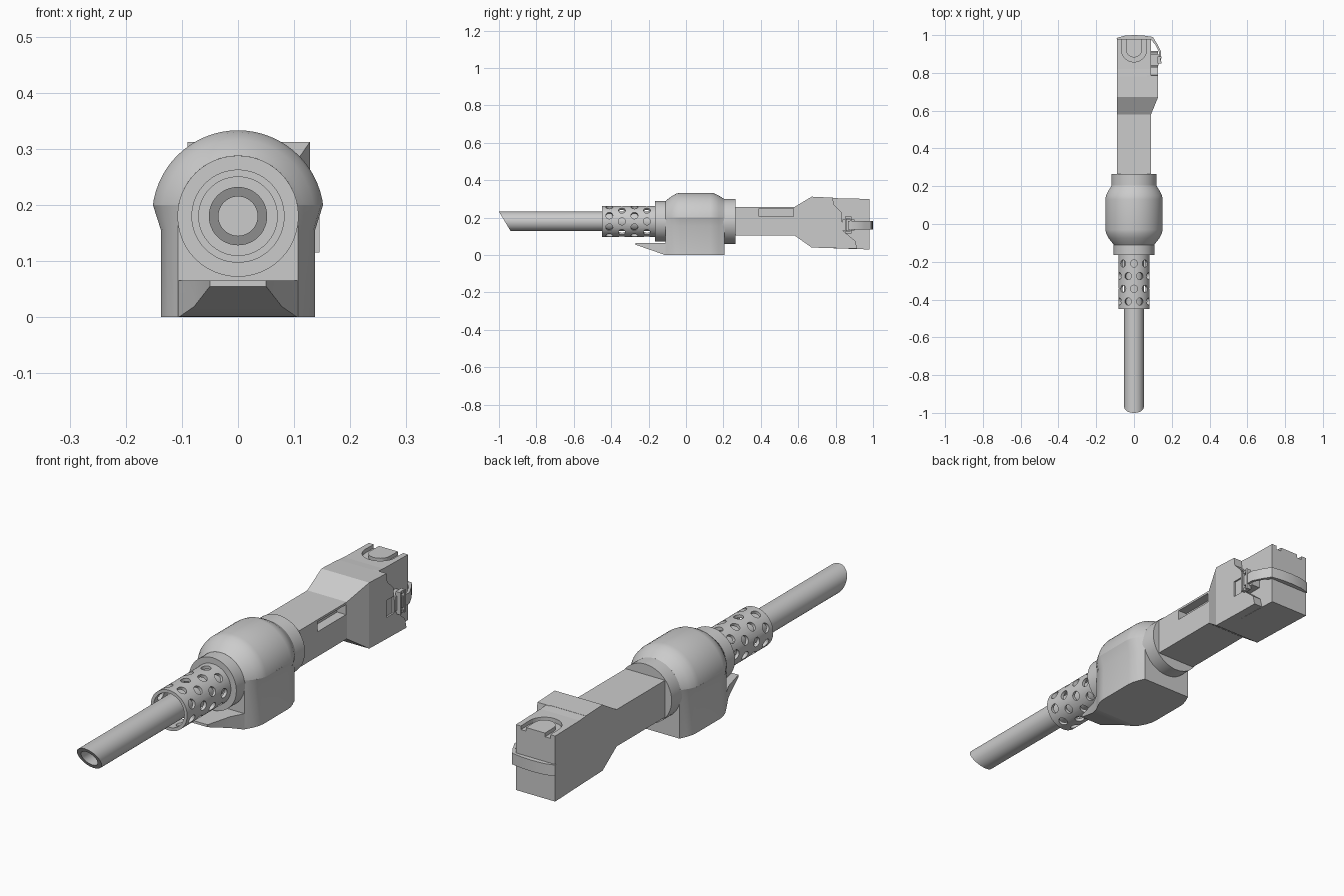
import bpy, bmesh, math
from mathutils import Matrix, Vector

if "Cube" in bpy.data.objects:
    bpy.data.objects.remove(bpy.data.objects["Cube"])

AX = 0.18  # height of the tube axis


def finish(name, bm):
    bmesh.ops.remove_doubles(bm, verts=bm.verts, dist=1e-5)
    bmesh.ops.recalc_face_normals(bm, faces=bm.faces)
    me = bpy.data.meshes.new(name)
    bm.to_mesh(me)
    bm.free()
    ob = bpy.data.objects.new(name, me)
    bpy.context.collection.objects.link(ob)
    return ob


def loft(name, rings):
    bm = bmesh.new()
    vs = [[bm.verts.new(p) for p in r] for r in rings]
    n = len(vs[0])
    for a, b in zip(vs, vs[1:]):
        for i in range(n):
            j = (i + 1) % n
            bm.faces.new((a[i], a[j], b[j], b[i]))
    bm.faces.new(vs[0])
    bm.faces.new(vs[-1])
    return finish(name, bm)


def prism_x(name, pts, a, b):
    return loft(name, [[(x, y, z) for y, z in pts] for x in (a, b)])


def prism_z(name, pts, a, b):
    return loft(name, [[(x, y, z) for x, y in pts] for z in (a, b)])


def box(name, x0, x1, y0, y1, z0, z1):
    return prism_z(name, [(x0, y0), (x1, y0), (x1, y1), (x0, y1)], z0, z1)


def lathe(name, prof, n=48):
    # closed (y, radius) profile spun around the tube axis
    bm = bmesh.new()
    vs = [[bm.verts.new((r * math.sin(t), y, AX + r * math.cos(t))) for y, r in prof]
          for t in (2 * math.pi * k / n for k in range(n))]
    m = len(prof)
    for k in range(n):
        a, b = vs[k], vs[(k + 1) % n]
        for i in range(m):
            j = (i + 1) % m
            if prof[i][1] == 0 and prof[j][1] == 0:
                continue
            if prof[i][1] == 0:
                bm.faces.new((a[i], a[j], b[j]))
            elif prof[j][1] == 0:
                bm.faces.new((a[i], a[j], b[i]))
            else:
                bm.faces.new((a[i], a[j], b[j], b[i]))
    return finish(name, bm)


def activate(ob):
    bpy.ops.object.select_all(action='DESELECT')
    ob.select_set(True)
    bpy.context.view_layer.objects.active = ob


def cut(ob, cutter):
    md = ob.modifiers.new("cut", 'BOOLEAN')
    md.operation, md.solver, md.object = 'DIFFERENCE', 'EXACT', cutter
    activate(ob)
    bpy.ops.object.modifier_apply(modifier=md.name)
    bpy.data.objects.remove(cutter)


def smooth(ob, deg=32):
    activate(ob)
    bpy.ops.object.shade_smooth_by_angle(angle=math.radians(deg))


# Hollow front tube with slanted mouth
tube = lathe("front_tube", [(-1, .035), (-1, .052), (-.15, .052), (-.15, 0), (-.5, 0), (-.5, .035)])
for v in tube.data.vertices:
    if v.co.y < -.99:
        v.co.y = -1 + (AX + .052 - v.co.z) * .6
smooth(tube)

# Perforated sleeve: four staggered rows of round holes
sleeve = lathe("perforated_sleeve", [(-.45, .07), (-.45, .083), (-.155, .083), (-.155, .07)], 64)
bm = bmesh.new()
for row in range(4):
    for k in range(8):
        t = (k + .5 * (row % 2 == 0)) * math.pi / 4
        d = Vector((math.sin(t), 0, math.cos(t)))
        m = Matrix.Translation(d * .078 + Vector((0, -.41 + row * .067, AX)))
        bmesh.ops.create_cone(bm, cap_ends=True, segments=16, radius1=.019, radius2=.019, depth=.04,
                              matrix=m @ d.to_track_quat('Z', 'Y').to_matrix().to_4x4())
cut(sleeve, finish("hole_cutter", bm))
smooth(sleeve)

# Round collars at both ends of the body
smooth(lathe("front_collar", [(-.165, 0), (-.165, .108), (-.09, .108), (-.09, 0)]))
smooth(lathe("rear_collar", [(.19, 0), (.19, .12), (.265, .12), (.265, 0)]))

# Rounded upper body, kept above the lower block
prof = [(-.11, .108), (-.098, .118), (-.075, .136), (-.05, .149), (-.03, .153),
        (.13, .153), (.15, .15), (.175, .138), (.195, .125), (.205, .12)]
dome = lathe("body_dome", [(-.11, 0)] + prof + [(.205, 0)], 64)
bm = bmesh.new()
bm.from_mesh(dome.data)
r = bmesh.ops.bisect_plane(bm, geom=bm.verts[:] + bm.edges[:] + bm.faces[:], plane_co=(0, 0, .2),
                           plane_no=(0, 0, -1), clear_outer=True)
bmesh.ops.holes_fill(bm, edges=[e for e in bm.edges if e.is_boundary])
bm.to_mesh(dome.data)
bm.free()
smooth(dome)

# Lower body block following the dome outline
rings = []
for z, k in ((.2, 1), (.155, .67), (0, .67)):
    w = [(y, .108 + (math.sqrt(q * q - .0004) - .108) * k) for y, q in prof]
    rings.append([(h, y, z) for y, h in w] + [(-h, y, z) for y, h in reversed(w)])
smooth(loft("body_block", rings), 25)

# Wedge lip under the sleeve
smooth(loft("wedge_lip", [[(-h, y, z0), (h, y, z0), (h, y, .065), (-h, y, .065)]
                          for y, h, z0 in ((-.10, .109, 0), (-.115, .104, .001), (-.165, .078, .019), (-.27, .05, .055))]), 20)

# Rear grip flaring out into the housing
grip = loft("rear_grip", [[(-.09, y, z0), (x, y, z0), (x, y, z1), (-.09, y, z1)]
                          for y, x, z0, z1 in ((.25, .09, .105, .257), (.58, .09, .105, .257),
                                               (.672, .128, .04, .312), (.78, .128, .037, .307))])
cut(grip, box("slot_cutter", .05, .2, .39, .575, .207, .248))

# Side flange that holds the latch
flange = prism_x("side_flange", [(.775, .037), (.775, .307), (.785, .307), (.79, .27), (.83, .23), (.84, .13),
                                 (.905, .075), (.915, .034)], .07, .128)
cut(flange, box("latch_recess_cutter", .121, .2, .785, .832, .125, .195))

# Rear pack with a U-shaped groove in its top
pack = prism_x("rear_pack", [(.77, .037), (.98, .03), (.98, .30), (.82, .303), (.77, .307)], -.0895, .0895)
arc = [math.pi + math.pi * i / 20 for i in range(21)]
u = [(q * math.cos(t), .925 + q * math.sin(t)) for q, ts in ((.067, arc), (.043, arc[::-1])) for t in ts]
u = [(-.067, 1.02)] + u[:21] + [(.067, 1.02), (.043, 1.02)] + u[21:] + [(-.043, 1.02)]
cut(pack, prism_z("groove_cutter", u, .285, .35))

# Strap around the back of the pack
outer = [(.142, .865), (.142, .915), (.122, .955), (.1, .99), (.05, .998), (0, 1), (-.05, .997), (-.092, .985)]
inner = [(-.09, .975), (0, .978), (.088, .978), (.112, .95), (.132, .912), (.132, .865)]
smooth(prism_z("strap", outer + inner, .137, .183))

# Latch frame on the side
for z in (.115, .195):
    box("latch_bar", .124, .14, .85, .885, z, z + .012)
for y in (.85, .877):
    box("latch_post", .124, .145, y, y + .009, .115, .207)
box("latch_plate", .085, .13, .838, .9, .13, .19)
